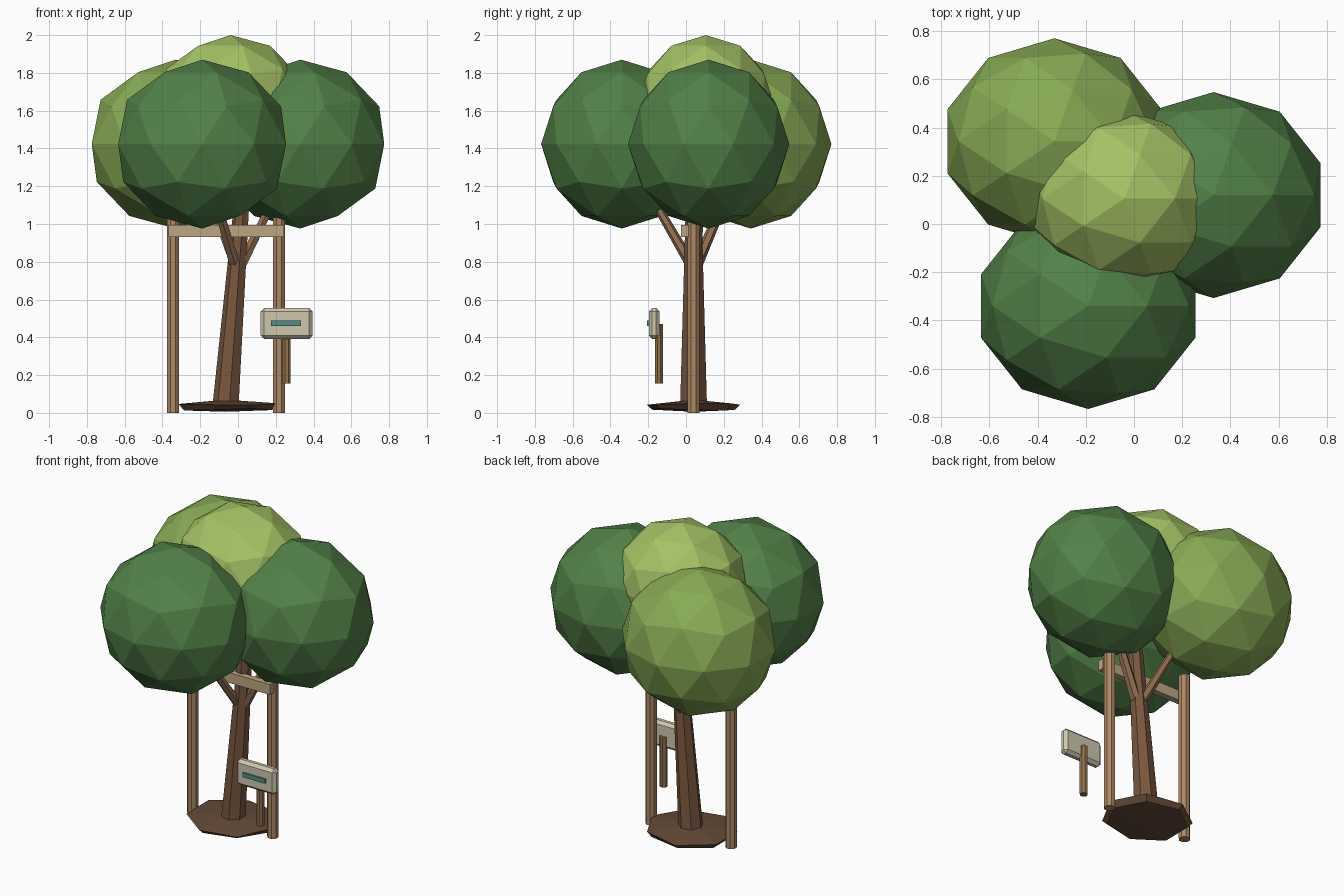
import bpy, bmesh, math, random
from mathutils import Vector

if "Cube" in bpy.data.objects:
    bpy.data.objects.remove(bpy.data.objects["Cube"])

random.seed(4)


def material(name, rgb):
    m = bpy.data.materials.new(name)
    m.diffuse_color = (*rgb, 1)
    m.use_nodes = True
    m.node_tree.nodes["Principled BSDF"].inputs["Base Color"].default_value = m.diffuse_color
    return m


DARK = material("dark_leaf", (0.085, 0.22, 0.065))
MID = material("mid_leaf", (0.24, 0.40, 0.09))
LIGHT = material("light_leaf", (0.37, 0.54, 0.13))
BARK = material("bark", (0.19, 0.095, 0.05))
BRANCH = material("branch_wood", (0.27, 0.15, 0.08))
STAKE = material("stake_wood", (0.42, 0.25, 0.13))
RAIL = material("rail_wood", (0.50, 0.38, 0.22))
SIGNPOST = material("sign_post_wood", (0.30, 0.17, 0.08))
BOARD = material("board", (0.62, 0.57, 0.42))
TEAL = material("teal", (0.08, 0.27, 0.25))
SOIL = material("soil", (0.13, 0.07, 0.04))


def finish(name, bm, mat):
    bmesh.ops.recalc_face_normals(bm, faces=bm.faces)
    me = bpy.data.meshes.new(name)
    bm.to_mesh(me)
    bm.free()
    me.materials.append(mat)
    ob = bpy.data.objects.new(name, me)
    bpy.context.collection.objects.link(ob)
    return ob


def blob(name, loc, scale, mat):
    bm = bmesh.new()
    bmesh.ops.create_icosphere(bm, subdivisions=2, radius=1)
    bmesh.ops.scale(bm, vec=scale, verts=bm.verts)
    bmesh.ops.translate(bm, vec=loc, verts=bm.verts)
    return finish(name, bm, mat)


def rod(name, a, b, r1, r2, sides, mat):
    """Tapered cylinder with level end rings, leaning from a to b."""
    bm = bmesh.new()
    rings = []
    for p, r in ((a, r1), (b, r2)):
        rings.append([bm.verts.new(Vector(p) + Vector((r * math.cos(t), r * math.sin(t), 0)))
                      for t in (2 * math.pi * (i + 0.5) / sides for i in range(sides))])
    for i in range(sides):
        j = (i + 1) % sides
        bm.faces.new((rings[0][i], rings[0][j], rings[1][j], rings[1][i]))
    bm.faces.new(rings[0])
    bm.faces.new(rings[1])
    return finish(name, bm, mat)


def box(name, lo, hi, mat, bevel=0):
    lo, hi = Vector(lo), Vector(hi)
    bm = bmesh.new()
    bmesh.ops.create_cube(bm, size=1)
    bmesh.ops.scale(bm, vec=hi - lo, verts=bm.verts)
    bmesh.ops.translate(bm, vec=(lo + hi) / 2, verts=bm.verts)
    ob = finish(name, bm, mat)
    if bevel:
        mod = ob.modifiers.new("bevel", 'BEVEL')
        mod.width, mod.segments = bevel, 1
    return ob


# Foliage
big = (0.467, 0.427, 0.447)
blob("foliage_front", (-0.19, -0.34, 1.423), big, DARK)
blob("foliage_right", (0.33, 0.12, 1.423), big, DARK)
blob("foliage_back_left", (-0.33, 0.343, 1.423), big, MID)
blob("foliage_top", (-0.04, 0.105, 1.623), (0.40, 0.365, 0.377), LIGHT)

# Trunk and branches
rod("trunk", (-0.063, 0.04, 0.03), (0.022, 0.04, 1.12), 0.073, 0.042, 7, BARK)
rod("branch_front", (-0.015, 0.03, 0.78), (-0.12, -0.18, 1.14), 0.034, 0.025, 6, BRANCH)
rod("branch_right", (0.015, 0.04, 0.78), (0.2, 0.08, 1.15), 0.034, 0.025, 6, BRANCH)
rod("branch_back", (-0.01, 0.055, 0.78), (-0.15, 0.21, 1.14), 0.034, 0.025, 6, BRANCH)

# Soil mound: uneven seven-sided disc with shallow peaks
bm = bmesh.new()
centre = Vector((-0.065, 0.04, 0))
rings = []
for r, z in ((0.245, 0.018), (0.275, 0.047)):
    rings.append([bm.verts.new(centre + Vector((r * math.cos(t), 0.92 * r * math.sin(t),
                                                z + random.uniform(-0.006, 0.006))))
                  for t in (2 * math.pi * i / 7 for i in range(7))])
low = bm.verts.new(centre + Vector((0, 0, 0.006)))
top = bm.verts.new(centre + Vector((0, 0, 0.07)))
for i in range(7):
    j = (i + 1) % 7
    bm.faces.new((rings[0][i], rings[0][j], rings[1][j], rings[1][i]))
    bm.faces.new((rings[0][j], rings[0][i], low))
    bm.faces.new((rings[1][i], rings[1][j], top))
finish("soil_mound", bm, SOIL)

# Support stakes and rail
for side, x in (("left", -0.344), ("right", 0.217)):
    rod("stake_" + side, (x, 0.04, 0), (x, 0.04, 1.08), 0.034, 0.034, 8, STAKE)
box("stake_rail", (-0.367, -0.027, 0.93), (0.243, 0.012, 0.995), RAIL)

# Sign
rod("sign_post", (0.257, -0.143, 0.155), (0.257, -0.143, 0.47), 0.024, 0.024, 8, SIGNPOST)
box("sign_board", (0.12, -0.197, 0.392), (0.395, -0.14, 0.555), BOARD, 0.018)
box("sign_strip", (0.176, -0.207, 0.46), (0.333, -0.19, 0.488), TEAL)
